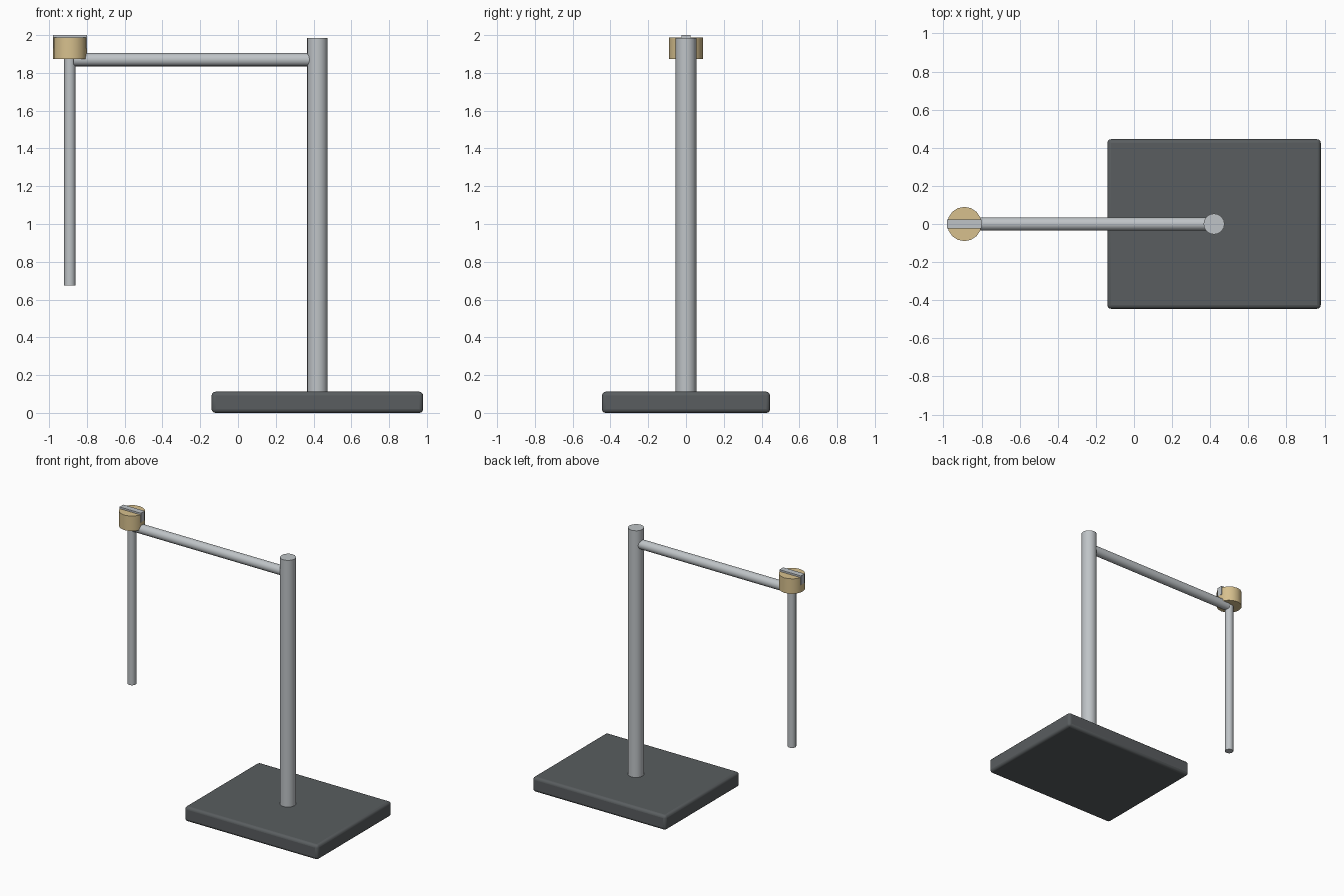
import bpy
from math import pi, radians

cube = bpy.data.objects.get("Cube")
if cube:
    bpy.data.objects.remove(cube, do_unlink=True)


def material(name, color):
    m = bpy.data.materials.new(name)
    m.use_nodes = True
    m.diffuse_color = (*color, 1)
    m.node_tree.nodes["Principled BSDF"].inputs["Base Color"].default_value = (*color, 1)
    return m


steel = material("brushed_steel", (0.52, 0.55, 0.57))
brass = material("brass", (0.68, 0.53, 0.27))
iron = material("dark_iron", (0.10, 0.11, 0.115))


def finish(name, mat):
    ob = bpy.context.object
    ob.name = name
    ob.data.materials.append(mat)
    return ob


def rod(name, mat, radius, start, length, sides=16, along_x=False):
    """Cylinder running up (or towards +x) from its start point."""
    x, y, z = start
    center = (x + length / 2, y, z) if along_x else (x, y, z + length / 2)
    bpy.ops.mesh.primitive_cylinder_add(
        vertices=sides, radius=radius, depth=length, location=center,
        rotation=(0, pi / 2 if along_x else 0, 0))
    bpy.ops.object.shade_smooth_by_angle(angle=radians(40))
    return finish(name, mat)


def block(name, mat, size, center):
    bpy.ops.mesh.primitive_cube_add(size=1, location=center)
    bpy.context.object.scale = size
    bpy.ops.object.transform_apply(location=False, rotation=False, scale=True)
    return finish(name, mat)


POST_X, HANG_X = 0.42, -0.89

# Heavy foot with rounded edges
base = block("base_plate", iron, (1.12, 0.89, 0.112), (POST_X, 0, 0.056))
bevel = base.modifiers.new("rounded_edges", "BEVEL")
bevel.width = 0.02
bevel.segments = 3
bpy.ops.object.shade_smooth_by_angle(angle=radians(40))

# Upright, arm and hanging rod
rod("post", steel, 0.055, (POST_X, 0, 0.1), 1.885)
rod("arm", steel, 0.035, (-0.87, 0, 1.87), POST_X + 0.87, along_x=True)
rod("hanging_rod", steel, 0.03, (HANG_X, 0, 0.675), 1.2)

# Clamp screw with a steel bar across its head
rod("clamp_knob", brass, 0.09, (HANG_X, 0, 1.873), 0.114)
block("clamp_bar", steel, (0.18, 0.045, 0.07), (HANG_X, 0, 1.965))
